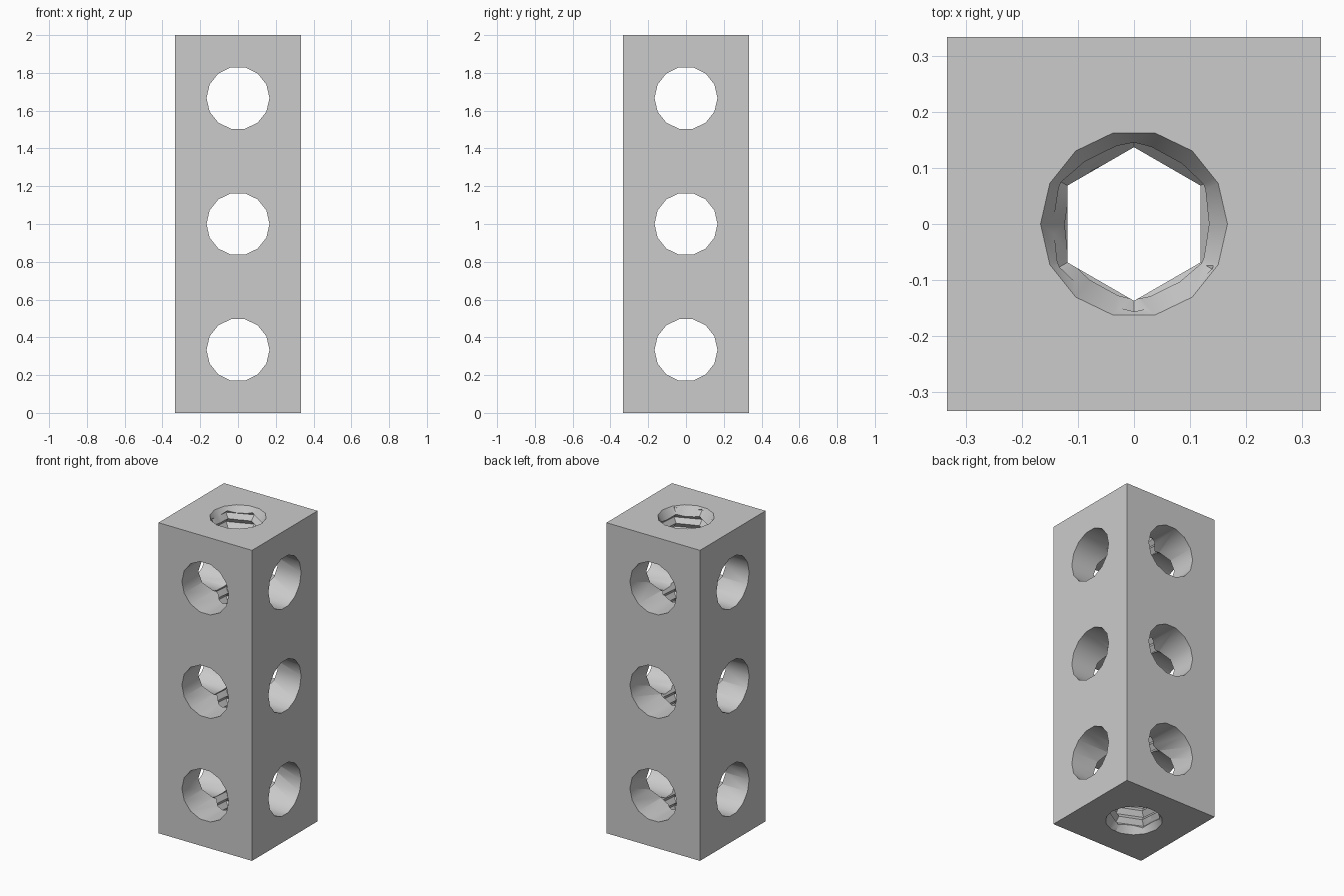
import bpy
import bmesh
import math
from mathutils import Matrix

if "Cube" in bpy.data.objects:
    bpy.data.objects.remove(bpy.data.objects["Cube"], do_unlink=True)

W, H = 2 / 3, 2.0          # block width and height
R = W / 4                  # hole radius
SIDES = 14                 # sides of the plain holes
R_MINOR, PITCH, SEG = 0.137, 0.06, 6   # threaded bore

grey = bpy.data.materials.new("light_grey")
grey.use_nodes = True
colour = (0.6, 0.6, 0.6, 1)
grey.diffuse_color = colour
grey.node_tree.nodes["Principled BSDF"].inputs["Base Color"].default_value = colour


def make_object(name, bm):
    bmesh.ops.recalc_face_normals(bm, faces=bm.faces)
    mesh = bpy.data.meshes.new(name)
    bm.to_mesh(mesh)
    bm.free()
    mesh.materials.append(grey)
    obj = bpy.data.objects.new(name, mesh)
    bpy.context.collection.objects.link(obj)
    return obj


def cone(name, r1, r2, depth, matrix):
    bm = bmesh.new()
    turn = Matrix.Rotation(math.pi / 2, 4, 'Z')
    bmesh.ops.create_cone(bm, cap_ends=True, segments=SIDES, radius1=r1,
                          radius2=r2, depth=depth, matrix=matrix @ turn)
    return make_object(name, bm)


def thread_rod(name):
    """Solid helical rod that cuts the threaded bore."""
    bm = bmesh.new()
    z0 = -2.5 * PITCH
    count = int((H + 5 * PITCH) / PITCH) * SEG

    def point(n, radius, lift):
        a = math.tau * n / SEG + math.pi / 2
        return bm.verts.new((radius * math.cos(a), radius * math.sin(a),
                             z0 + PITCH * n / SEG + lift))

    crest = [point(n, R * 0.985, 0) for n in range(count + SEG + 1)]
    root = [point(n, R_MINOR, PITCH / 2) for n in range(count + 1)]
    for n in range(count):
        bm.faces.new((crest[n], crest[n + 1], root[n + 1], root[n]))
        bm.faces.new((root[n], root[n + 1], crest[n + SEG + 1], crest[n + SEG]))
    # Fan caps close both ends outside the block
    for start, z in ((0, z0 - 0.2), (count, H + 6 * PITCH + 0.2)):
        tip = bm.verts.new((0, 0, z))
        loop = crest[start:start + SEG + 1] + [root[start]]
        for a, b in zip(loop, loop[1:] + loop[:1]):
            bm.faces.new((tip, a, b))
    bmesh.ops.triangulate(bm, faces=bm.faces)
    return make_object(name, bm)


# Square beam standing on the ground
bm = bmesh.new()
bmesh.ops.create_cube(bm, size=1, matrix=Matrix.Translation((0, 0, H / 2))
                      @ Matrix.Diagonal((W, W, H, 1)))
beam = make_object("perforated_beam", bm)

# Threaded bore with a countersink at both ends
cutters = [thread_rod("thread_cutter")]
DEPTH, SLOPE = 0.08, 0.6
for name, z, s in (("bottom", 0, 1), ("top", H, -1)):
    inner, outer = R - SLOPE * DEPTH, R + SLOPE * DEPTH
    r1, r2 = (outer, inner) if s > 0 else (inner, outer)
    cutters.append(cone(name + "_countersink_cutter", r1, r2, 2 * DEPTH,
                        Matrix.Translation((0, 0, z))))

# Three through holes along each horizontal axis
for i in range(3):
    at = Matrix.Translation((0, 0, W * (i + 0.5)))
    along_y = at @ Matrix.Rotation(math.pi / 2, 4, 'X')
    along_x = at @ Matrix.Rotation(math.pi / 2, 4, 'Z') @ Matrix.Rotation(math.pi / 2, 4, 'X')
    cutters.append(cone("front_hole_cutter", R, R, 1, along_y))
    cutters.append(cone("side_hole_cutter", R, R, 1, along_x))

# Cut every hole, then remove the cutters
bpy.ops.object.select_all(action='DESELECT')
bpy.context.view_layer.objects.active = beam
beam.select_set(True)
for cutter in cutters:
    cutter.hide_render = True
    mod = beam.modifiers.new("hole", 'BOOLEAN')
    mod.operation = 'DIFFERENCE'
    mod.solver = 'EXACT'
    mod.object = cutter
    bpy.ops.object.modifier_apply(modifier=mod.name)
    bpy.data.objects.remove(cutter, do_unlink=True)

bpy.ops.object.shade_smooth_by_angle(angle=math.radians(30))
